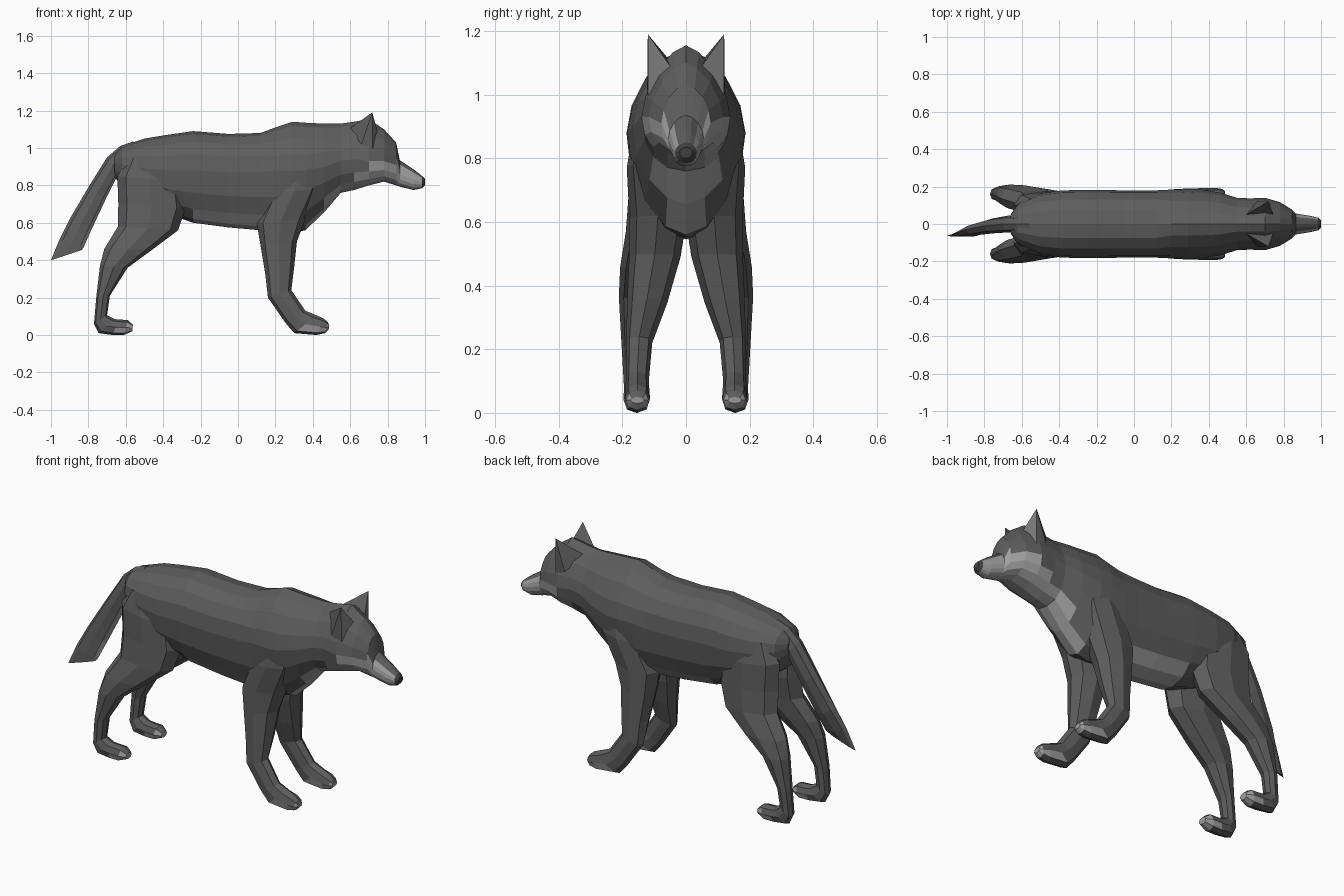
import bpy, bmesh, math
from mathutils import Vector


def material(name, v):
    m = bpy.data.materials.new(name)
    m.diffuse_color = (v, v, v, 1)
    return m


MATS = [material("dark grey fur", 0.11), material("pale grey fur", 0.36),
        material("black nose", 0.05), material("ear grey", 0.2)]


def finish(name, bm, rule):
    bmesh.ops.recalc_face_normals(bm, faces=bm.faces[:])
    for f in bm.faces:
        f.material_index = rule(f.calc_center_median(), f.normal)
    me = bpy.data.meshes.new(name)
    bm.to_mesh(me)
    bm.free()
    for m in MATS:
        me.materials.append(m)
    ob = bpy.data.objects.new(name, me)
    bpy.context.collection.objects.link(ob)
    return ob


def loft(name, sections, n, rule):
    """Sections: upper x,z, lower x,z, centre y, half width,
    [height fraction of widest line, exponents of the upper and lower half]."""
    bm = bmesh.new()
    power = lambda v, e: math.copysign(abs(v) ** e, v) if abs(v) > 1e-6 else 0
    rings = []
    for s in sections:
        xu, zu, xl, zl, y, w = s[:6]
        f, peak, keel = s[6:9] if len(s) > 6 else (0.5, 0.88, 0.88)
        up, low = Vector((xu, y, zu)), Vector((xl, y, zl))
        mid = low.lerp(up, f)
        ring = []
        for i in range(n):
            t = 2 * math.pi * i / n
            e = peak if math.cos(t) > 0.01 else keel
            c, d = power(math.cos(t), e), power(math.sin(t), e)
            p = mid + (up - mid) * c if c >= 0 else mid - (low - mid) * c
            ring.append(bm.verts.new(p + Vector((0, w * d, 0))))
        rings.append(ring)
    for a, b in zip(rings, rings[1:]):
        for i in range(n):
            j = (i + 1) % n
            bm.faces.new((a[i], a[j], b[j], b[i]))
    bm.faces.new(rings[0])
    bm.faces.new(rings[-1])
    return finish(name, bm, rule)


# Body, neck, head and muzzle: x, top, widest height, bottom, half width
BODY = [(-0.66, 0.97, 0.92, 0.85, 0.05), (-0.62, 1.01, 0.91, 0.78, 0.11),
        (-0.50, 1.05, 0.89, 0.70, 0.165), (-0.38, 1.07, 0.88, 0.65, 0.18),
        (-0.24, 1.09, 0.88, 0.60, 0.182), (-0.05, 1.075, 0.87, 0.575, 0.18),
        (0.12, 1.08, 0.87, 0.56, 0.18), (0.20, 1.11, 0.88, 0.55, 0.184),
        (0.29, 1.14, 0.88, 0.545, 0.187), (0.36, 1.135, 0.88, 0.56, 0.184),
        (0.46, 1.13, 0.90, 0.655, 0.168), (0.55, 1.13, 0.93, 0.76, 0.14),
        (0.62, 1.14, 0.94, 0.775, 0.137), (0.70, 1.155, 0.93, 0.80, 0.14),
        (0.78, 1.10, 0.93, 0.82, 0.117), (0.845, 1.03, 0.91, 0.80, 0.077),
        (0.865, 0.935, 0.86, 0.793, 0.056), (0.94, 0.885, 0.83, 0.775, 0.044),
        (0.985, 0.85, 0.82, 0.785, 0.034), (1.0, 0.835, 0.82, 0.80, 0.02)]


def body_rule(c, n):
    if c.x > 0.99:
        return 2
    if c.x > 0.58:                                   # cheeks and muzzle
        return int(c.z < min(0.905, 0.85 + 0.5 * (c.x - 0.62)) and n.z < 0.5)
    if c.x > 0.36:                                   # chest
        return int(n.z < -0.25 and abs(c.y) < 0.09)
    return int(-0.3 < c.x < 0.18 and c.z < 0.66 and n.z < -0.4)   # belly


def exponents(x):
    """Rounded barrel at the back, ridged mane and skull, keeled chest."""
    return (0.92 if x < 0.15 else 1.15 if x < 0.5 else 1.28 if x < 0.8 else 1.1,
            1.1 if 0.25 < x < 0.5 else 0.88)


loft("body_and_head", [(x, t, x, b, 0, w, (m - b) / (t - b), *exponents(x))
                       for x, t, m, b, w in BODY], 16, body_rule)

# Legs: each profile runs from the hip down into the paw
FRONT = [(0.42, 0.93, 0.24, 0.93, 0.115, 0.045), (0.43, 0.78, 0.17, 0.76, 0.11, 0.076),
         (0.36, 0.62, 0.10, 0.60, 0.088, 0.09), (0.315, 0.50, 0.12, 0.48, 0.098, 0.081),
         (0.30, 0.36, 0.145, 0.33, 0.122, 0.063), (0.285, 0.24, 0.16, 0.20, 0.147, 0.041),
         (0.36, 0.13, 0.25, 0.07, 0.153, 0.036), (0.42, 0.105, 0.30, 0.01, 0.153, 0.039),
         (0.455, 0.09, 0.42, 0.0, 0.153, 0.04), (0.48, 0.07, 0.465, 0.01, 0.153, 0.034),
         (0.488, 0.05, 0.485, 0.03, 0.153, 0.022)]
HIND = [(-0.40, 0.95, -0.58, 0.95, 0.105, 0.04), (-0.30, 0.82, -0.645, 0.85, 0.10, 0.075),
        (-0.28, 0.68, -0.64, 0.70, 0.10, 0.08), (-0.32, 0.56, -0.642, 0.58, 0.115, 0.074),
        (-0.46, 0.455, -0.715, 0.46, 0.138, 0.069), (-0.59, 0.36, -0.738, 0.37, 0.153, 0.058),
        (-0.685, 0.21, -0.758, 0.20, 0.162, 0.04), (-0.70, 0.105, -0.77, 0.06, 0.16, 0.035),
        (-0.66, 0.085, -0.745, 0.01, 0.157, 0.039), (-0.64, 0.083, -0.67, 0.0, 0.156, 0.04),
        (-0.59, 0.08, -0.61, 0.0, 0.155, 0.041), (-0.562, 0.055, -0.565, 0.02, 0.155, 0.026)]
for side, sy in (("left", 1), ("right", -1)):
    for name, prof, toe in (("front_leg", FRONT, 0.38), ("hind_leg", HIND, -0.65)):
        loft(f"{name}_{side}", [s[:4] + (s[4] * sy, s[5]) for s in prof], 8,
             lambda c, n, toe=toe: int(c.x > toe and 0.012 < c.z < 0.055))

    # Ear: a four-sided spike with a paler front
    bm = bmesh.new()
    pts = [(0.745, 0.05, 1.09), (0.72, 0.12, 0.99), (0.66, 0.122, 1.02), (0.59, 0.045, 1.10)]
    base = [bm.verts.new((x, y * sy, z)) for x, y, z in pts]
    tip = bm.verts.new((0.718, 0.12 * sy, 1.19))
    bm.faces.new(base)
    for i in range(4):
        bm.faces.new((base[i], base[(i + 1) % 4], tip))
    finish(f"ear_{side}", bm, lambda c, n: 3 if n.x > 0.6 else 0)

# Tail: hangs behind and swings slightly to one side
loft("tail", [(-0.56, 1.035, -0.56, 0.97, 0, 0.03), (-0.63, 1.01, -0.61, 0.93, 0, 0.04),
              (-0.70, 0.95, -0.645, 0.85, 0, 0.045), (-0.80, 0.79, -0.71, 0.72, -0.01, 0.04),
              (-0.90, 0.62, -0.785, 0.56, -0.03, 0.03), (-0.955, 0.51, -0.825, 0.47, -0.05, 0.018),
              (-1.0, 0.40, -0.835, 0.455, -0.062, 0.006)], 8,
     lambda c, n: int(n.x > 0.45 and 0.5 < c.z < 0.85))
